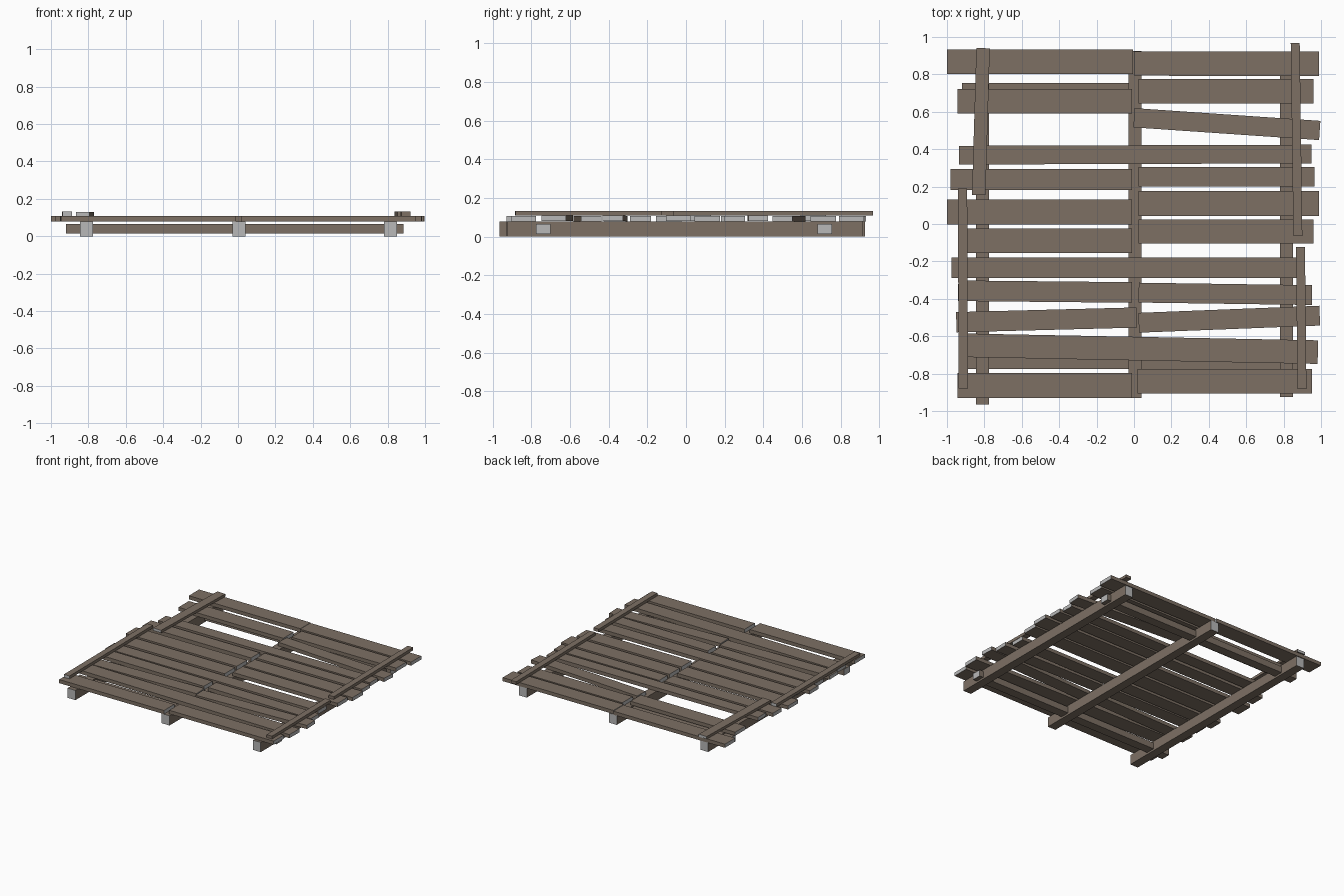
import bpy, math
from mathutils import Vector


def material(name, rgb):
    m = bpy.data.materials.new(name)
    m.diffuse_color = (*rgb, 1)
    return m


WOOD = material("weathered_wood", (0.205, 0.162, 0.127))
END = material("pale_end_grain", (0.48, 0.48, 0.48))


def beam(name, a, b, width, z0, z1, pale=True):
    """Box running from a to b in plan, with pale end-grain faces."""
    a, b = Vector(a), Vector(b)
    d = (b - a).normalized()
    n = Vector((-d.y, d.x)) * width / 2
    plan = [a - n, b - n, b + n, a + n]
    verts = [(p.x, p.y, z) for z in (z0, z1) for p in plan]
    faces = [(3, 2, 1, 0), (4, 5, 6, 7), (0, 1, 5, 4),
             (1, 2, 6, 5), (2, 3, 7, 6), (3, 0, 4, 7)]
    me = bpy.data.meshes.new(name)
    me.from_pydata(verts, [], faces)
    me.materials.append(WOOD)
    me.materials.append(END)
    if pale:
        for i in (3, 5):
            me.polygons[i].material_index = 1
    ob = bpy.data.objects.new(name, me)
    bpy.context.collection.objects.link(ob)
    return ob


# Three joists running front to back
for side, x, y0, y1 in (("left", -0.81, -0.965, 0.925),
                        ("middle", 0.005, -0.93, 0.925),
                        ("right", 0.815, -0.925, 0.915)):
    beam(side + "_joist", (x, y0), (x, y1), 0.07, 0, 0.078)

# Two cross beams threaded through the joists
beam("front_cross_beam", (-0.92, -0.738), (0.885, -0.738), 0.074, 0.015, 0.066)
beam("back_cross_beam", (-0.92, 0.717), (0.885, 0.717), 0.074, 0.015, 0.066)

# Deck planks: x start, y start, x end, y end, width
planks = [
    (-1.0, 0.867, -0.005, 0.867, 0.13), (0.0, 0.858, 0.99, 0.856, 0.13),
    (-0.945, 0.657, -0.01, 0.657, 0.132), (0.025, 0.71, 0.96, 0.71, 0.13),
    (0.0, 0.568, 0.993, 0.50, 0.103),
    (-0.935, 0.368, 0.95, 0.374, 0.10),
    (-0.98, 0.237, -0.01, 0.237, 0.112), (0.025, 0.253, 0.965, 0.253, 0.106),
    (-1.0, 0.064, -0.01, 0.064, 0.132), (0.025, 0.11, 0.99, 0.11, 0.132),
    (-0.91, -0.09, -0.01, -0.09, 0.132), (0.025, -0.04, 0.96, -0.04, 0.126),
    (-0.977, -0.235, 0.915, -0.235, 0.11),
    (-0.94, -0.357, -0.01, -0.366, 0.11), (0.025, -0.367, 0.952, -0.38, 0.106),
    (-0.95, -0.525, 0.015, -0.50, 0.108), (0.025, -0.528, 0.993, -0.49, 0.106),
    (-0.93, -0.648, 0.983, -0.685, 0.126),
    (-0.945, -0.863, -0.01, -0.863, 0.132), (0.02, -0.84, 0.952, -0.84, 0.13),
]
for i, (x0, y0, x1, y1, w) in enumerate(planks):
    z = 0.078 + 0.001 * (i % 3)
    beam(f"deck_plank_{i + 1}", (x0, y0), (x1, y1), w, z, z + 0.029)

# Loose battens laid along the deck edges
beam("back_left_batten", (-0.83, 0.155), (-0.807, 0.94), 0.072, 0.109, 0.13)
beam("front_left_batten", (-0.912, -0.88), (-0.917, 0.19), 0.05, 0.109, 0.132)
beam("back_right_batten", (0.876, -0.065), (0.862, 0.967), 0.048, 0.109, 0.132, False)
beam("front_right_batten", (0.898, -0.883), (0.89, -0.124), 0.048, 0.109, 0.132, False)
